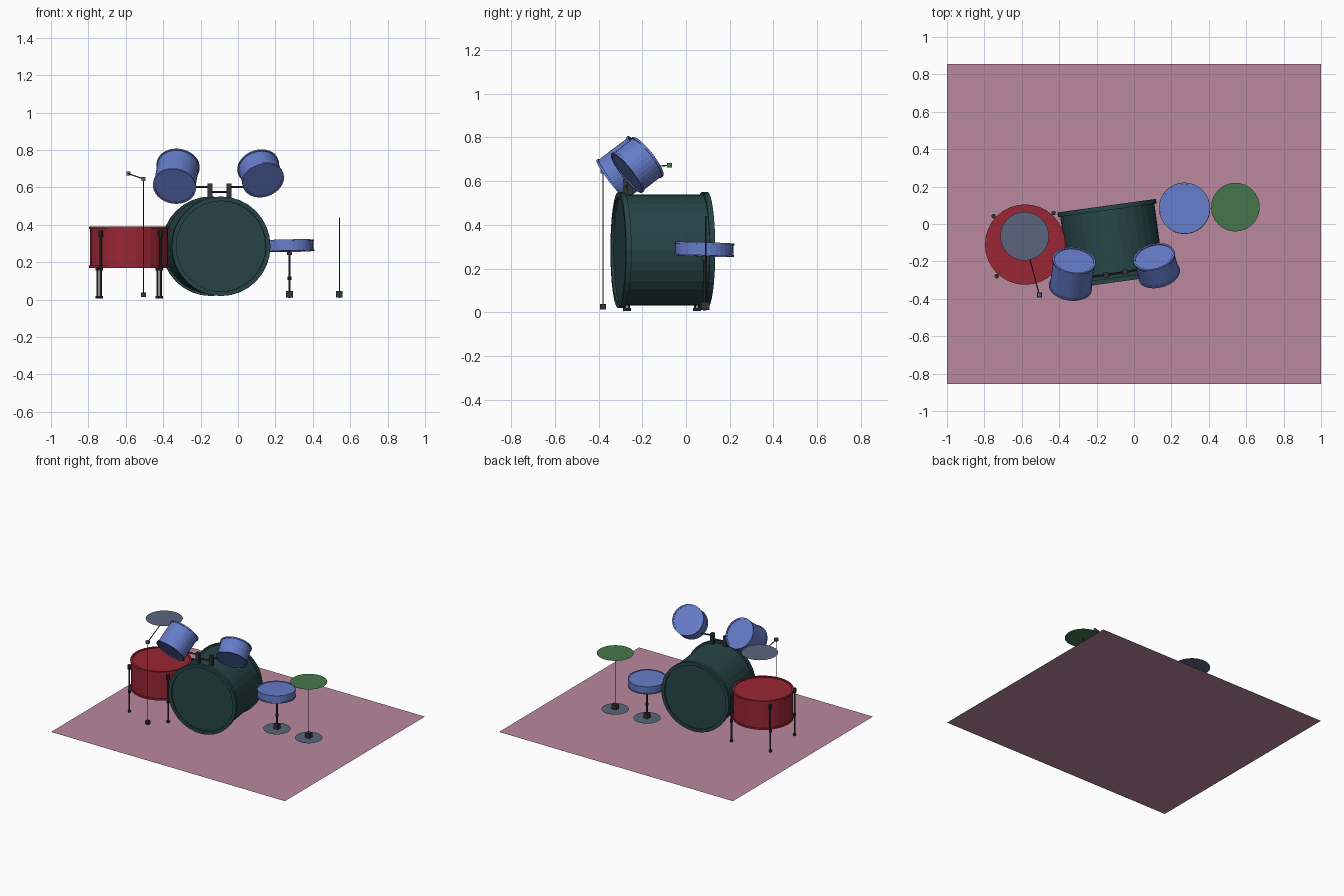
import bpy, bmesh, math
from mathutils import Vector

if "Cube" in bpy.data.objects:
    bpy.data.objects.remove(bpy.data.objects["Cube"])

SIDES = 32


def material(name, rgb):
    m = bpy.data.materials.new(name)
    m.diffuse_color = (*rgb, 1)
    m.use_nodes = True
    m.node_tree.nodes["Principled BSDF"].inputs["Base Color"].default_value = m.diffuse_color
    return m


ROSE = material("rose", (0.49, 0.25, 0.34))
TEAL = material("dark_teal", (0.02, 0.06, 0.065))
RED = material("red", (0.32, 0.02, 0.035))
BLUE = material("blue", (0.13, 0.2, 0.58))
SLATE = material("slate", (0.1, 0.13, 0.21))
GREEN = material("green", (0.06, 0.18, 0.07))
DARK = material("dark_metal", (0.035, 0.033, 0.033))


def make(name, bm, mat):
    bmesh.ops.recalc_face_normals(bm, faces=bm.faces)
    me = bpy.data.meshes.new(name)
    bm.to_mesh(me)
    bm.free()
    me.materials.append(mat)
    ob = bpy.data.objects.new(name, me)
    bpy.context.collection.objects.link(ob)
    return ob


def lathe(name, a, b, profile, mat, sides=SIDES):
    """Turn (radius, distance) points around the axis from a to b."""
    a, b = Vector(a), Vector(b)
    bm = bmesh.new()
    rings = []
    for r, d in profile:
        rings.append([bm.verts.new((r * math.cos(2 * math.pi * i / sides),
                                    r * math.sin(2 * math.pi * i / sides), d))
                      for i in range(sides)])
    for lo, hi in zip(rings, rings[1:]):
        for i in range(sides):
            j = (i + 1) % sides
            bm.faces.new((lo[i], lo[j], hi[j], hi[i]))
    bm.faces.new(rings[0])
    bm.faces.new(rings[-1])
    ob = make(name, bm, mat)
    ob.rotation_mode = 'QUATERNION'
    ob.rotation_quaternion = (b - a).to_track_quat('Z', 'Y')
    ob.location = a
    return ob


def drum(name, a, b, r, hoop, lip, mat):
    """Closed shell with a raised hoop and recessed head at each end."""
    n = (Vector(b) - Vector(a)).length
    s, i = r - lip, r - 2 * lip
    lathe(name, a, b, [(i, lip), (i, 0), (r, 0), (r, hoop), (s, hoop),
                       (s, n - hoop), (r, n - hoop), (r, n), (i, n), (i, n - lip)], mat)


def rod(name, a, b, r, mat=DARK, sides=10):
    n = (Vector(b) - Vector(a)).length
    lathe(name, a, b, [(r, 0), (r, n)], mat, sides)


def box(name, c, size, mat=DARK):
    bm = bmesh.new()
    bmesh.ops.create_cube(bm, size=1)
    bmesh.ops.scale(bm, vec=size, verts=bm.verts)
    ob = make(name, bm, mat)
    ob.location = c


def disc(name, c, r, mat):
    bm = bmesh.new()
    bmesh.ops.create_circle(bm, cap_ends=True, segments=SIDES, radius=r)
    make(name, bm, mat).location = c


# Rug
bm = bmesh.new()
bmesh.ops.create_grid(bm, x_segments=1, y_segments=1, size=1)
bmesh.ops.scale(bm, vec=(1, 0.855, 1), verts=bm.verts)
make("rug", bm, ROSE)

# Bass drum, turned slightly
drum("bass_drum", (-0.09, -0.31, 0.285), (-0.146, 0.098, 0.285), 0.266, 0.025, 0.012, TEAL)

# Floor tom with four legs
FX, FY = -0.582, -0.11
drum("floor_tom", (FX, FY, 0.17), (FX, FY, 0.39), 0.215, 0.012, 0.007, RED)
for k in range(4):
    t = math.radians(48 + 90 * k)
    x, y = FX + 0.227 * math.cos(t), FY + 0.227 * math.sin(t)
    rod("floor_tom_leg", (x, y, 0.008), (x, y, 0.36), 0.006)
    rod("leg_bracket", (x, y, 0.335), (x, y, 0.37), 0.012)
    rod("leg_clamp", (x, y, 0.155), (x, y, 0.175), 0.011)
    rod("leg_foot", (x, y, 0.005), (x, y, 0.02), 0.011)

# Rack toms
drum("left_rack_tom", (-0.34, -0.34, 0.604), (-0.32, -0.195, 0.715), 0.116, 0.01, 0.005, BLUE)
drum("right_rack_tom", (0.135, -0.271, 0.637), (0.107, -0.175, 0.712), 0.114, 0.01, 0.005, BLUE)

# Rack tom mount: two posts, side arms and a crossbar
posts = [(-0.15, -0.272), (-0.048, -0.257)]
for (x, y), end in zip(posts, [(-0.26, -0.285, 0.602), (0.06, -0.235, 0.602)]):
    box("tom_post", (x, y, 0.58), (0.026, 0.026, 0.08))
    rod("tom_arm", (x, y, 0.602), end, 0.006)
rod("tom_crossbar", (*posts[0], 0.575), (*posts[1], 0.575), 0.006)

# Snare on a round-based stand
SX, SY = 0.271, 0.083
tilt = Vector((-0.02, 0.03, 1)).normalized()
low = Vector((SX, SY, 0.258))
drum("snare_drum", low, low + tilt * 0.06, 0.137, 0.008, 0.004, BLUE)
disc("snare_base", (SX + 0.004, SY, 0.008), 0.096, SLATE)
rod("snare_pole", (SX + 0.004, SY, 0.008), (SX + 0.004, SY, 0.265), 0.006)
box("snare_base_block", (SX + 0.004, SY, 0.028), (0.036, 0.036, 0.036))
rod("snare_knob", (SX + 0.004, SY, 0.105), (SX + 0.004, SY, 0.122), 0.01)
box("snare_mount", (SX + 0.004, SY, 0.248), (0.025, 0.025, 0.02))

# Upright cymbal on the right
HX, HY = 0.542, 0.09
disc("right_cymbal", (HX, HY, 0.44), 0.13, GREEN)
disc("right_cymbal_base", (HX, HY, 0.008), 0.096, SLATE)
rod("right_cymbal_pole", (HX, HY, 0.008), (HX, HY, 0.44), 0.003)
box("right_cymbal_block", (HX, HY, 0.028), (0.036, 0.036, 0.036))

# Boom cymbal on the left
foot, joint, tip = (-0.506, -0.38, 0.02), (-0.506, -0.38, 0.645), (-0.586, -0.075, 0.673)
rod("boom_pole", foot, joint, 0.003)
rod("boom_arm", joint, tip, 0.003)
box("boom_foot", (-0.506, -0.38, 0.026), (0.026, 0.026, 0.026))
box("boom_joint", joint, (0.022, 0.022, 0.022), SLATE)
box("boom_tip", tip, (0.022, 0.022, 0.022), GREEN)
disc("left_cymbal", (-0.585, -0.065, 0.687), 0.13, SLATE)
